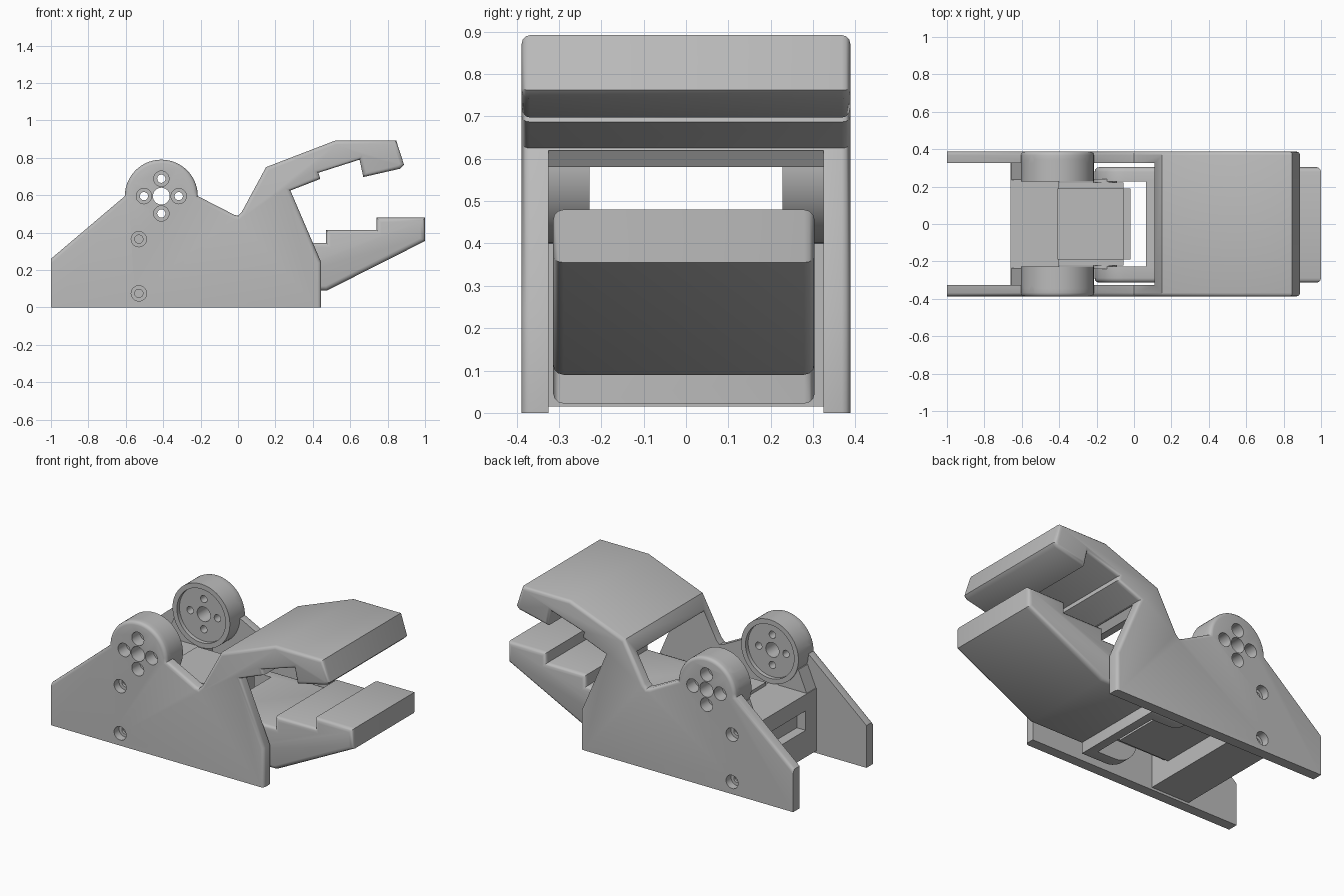
import bpy, bmesh, math
from mathutils import Matrix

if "Cube" in bpy.data.objects:
    bpy.data.objects.remove(bpy.data.objects["Cube"], do_unlink=True)

grey = bpy.data.materials.new("plain grey")
grey.use_nodes = True
COLOUR = (0.5, 0.5, 0.5, 1)
grey.diffuse_color = COLOUR
grey.node_tree.nodes["Principled BSDF"].inputs["Base Color"].default_value = COLOUR


def finish(name, bm):
    bmesh.ops.recalc_face_normals(bm, faces=bm.faces)
    mesh = bpy.data.meshes.new(name)
    bm.to_mesh(mesh)
    bm.free()
    mesh.materials.append(grey)
    ob = bpy.data.objects.new(name, mesh)
    bpy.context.collection.objects.link(ob)
    return ob


def extrude(name, profile, y0, y1, round_by=0, sharp=lambda a, b: False):
    """Extrude an x-z profile along y, rounding the rims of both end caps."""
    bm = bmesh.new()
    base = bm.faces.new([bm.verts.new((x, y0, z)) for x, z in profile])
    new = bmesh.ops.extrude_face_region(bm, geom=[base])["geom"]
    bmesh.ops.translate(bm, vec=(0, y1 - y0, 0),
                        verts=[v for v in new if isinstance(v, bmesh.types.BMVert)])
    bmesh.ops.recalc_face_normals(bm, faces=bm.faces)
    if round_by:
        rims = [e for e in bm.edges
                if abs(e.verts[0].co.y - e.verts[1].co.y) < 1e-5
                and not sharp(e.verts[0].co, e.verts[1].co)]
        bmesh.ops.bevel(bm, geom=rims, offset=round_by, segments=3, profile=0.5,
                        affect="EDGES", clamp_overlap=False)
    return finish(name, bm)


def box(name, x0, x1, y0, y1, z0, z1):
    return extrude(name, [(x0, z0), (x1, z0), (x1, z1), (x0, z1)], y0, y1)


def cylinder(name, x, z, radius, y0, y1, sides=40):
    bm = bmesh.new()
    place = Matrix.Translation((x, (y0 + y1) / 2, z)) @ Matrix.Rotation(math.pi / 2, 4, "X")
    bmesh.ops.create_cone(bm, cap_ends=True, segments=sides, radius1=radius,
                          radius2=radius, depth=y1 - y0, matrix=place)
    return finish(name, bm)


def boolean(target, other, operation="DIFFERENCE"):
    mod = target.modifiers.new("join", "BOOLEAN")
    mod.operation, mod.object, mod.solver = operation, other, "EXACT"
    bpy.context.view_layer.update()
    graph = bpy.context.evaluated_depsgraph_get()
    result = bpy.data.meshes.new_from_object(target.evaluated_get(graph))
    target.modifiers.clear()
    target.data = result
    bpy.data.objects.remove(other, do_unlink=True)


def arc(cx, cz, radius, start, end, steps):
    angles = [math.radians(start + (end - start) * i / steps) for i in range(steps + 1)]
    return [(cx + radius * math.cos(a), cz + radius * math.sin(a)) for a in angles]


HUB_X, HUB_Z, HUB_R = -0.41, 0.595, 0.195
WIDTH, INNER, HUB_IN = 0.388, 0.325, 0.228

# Side plates and upper jaw, from one silhouette hollowed between the plates
outline = [(-1, 0), (0.445, 0), (0.445, 0.24), (0.28, 0.625), (0.44, 0.687), (0.43, 0.72),
           (0.65, 0.79), (0.67, 0.697), (0.868, 0.742), (0.888, 0.762), (0.846, 0.892),
           (0.52, 0.892), (0.15, 0.75), (0.02, 0.51), (0, 0.49), (-0.02, 0.495)]
outline += arc(HUB_X, HUB_Z, HUB_R, 0, 180, 28) + [(-1, 0.26)]
frame = extrude("side_plates_and_upper_jaw", outline, -WIDTH, WIDTH, 0.02,
                lambda a, b: (a.z < 0.01 and b.z < 0.01) or (a.x < -0.99 and b.x < -0.99))
hollow = [(-1.2, -0.1), (0.6, -0.1), (0.6, 0.62), (0.276, 0.62), (0.25, 0.58), (0.11, 0.665),
          (0.11, 1.2), (-1.2, 1.2)]
boolean(frame, extrude("hollow", hollow, -INNER, INNER))

# Round hubs reaching inward, with recessed inner faces
for side in (-1, 1):
    lo, hi = sorted((side * HUB_IN, side * (INNER + 0.02)))
    boolean(frame, cylinder("hub", HUB_X, HUB_Z, HUB_R, lo, hi, 56), "UNION")
    lo, hi = sorted((side * (HUB_IN - 0.05), side * (HUB_IN + 0.025)))
    boolean(frame, cylinder("recess", HUB_X, HUB_Z, HUB_R - 0.03, lo, hi, 48))

# Hub centre hole, ring of screw holes and the plate screw holes, counterbored outside
boolean(frame, cylinder("centre_hole", HUB_X, HUB_Z, 0.045, -0.5, 0.5))
hub_screws = [(x, z, 0.31) for x, z in arc(HUB_X, HUB_Z, 0.093, 0, 270, 3)]
for side, plate_x in ((-1, -0.53), (1, -0.585)):
    for x, z, floor in hub_screws + [(plate_x, 0.365, 0.34), (plate_x, 0.075, 0.34)]:
        for radius, inner_end in ((0.022, 0.2), (0.041, floor)):
            lo, hi = sorted((side * inner_end, side * 0.5))
            boolean(frame, cylinder("hole", x, z, radius, lo, hi, 28))

# Lower jaw with stepped top, a low crossbar and two rounded pivot arms
jaw_line = [(0.12, 0.022), (0.12, 0.09), (0.475, 0.09), (1, 0.355), (1, 0.48), (0.74, 0.48),
            (0.74, 0.415), (0.47, 0.415), (0.47, 0.345), (0, 0.345)]
jaw_line += arc(-0.05, 0.184, 0.161, 90, 270, 20)
lower_jaw = extrude("lower_jaw", jaw_line, -0.314, 0.304, 0.025)
boolean(lower_jaw, box("jaw_gap", -0.6, 0.065, -0.228, 0.228, -0.2, 0.6))

# Motor housing between the plates, with a slot in its end
housing = box("motor_housing", -0.66, -0.40, -INNER, INNER, 0.015, 0.40)
boolean(housing, box("slot", -0.8, -0.60, -0.22, 0.22, 0.18, 0.30))
cheek = [(-0.66, 0.39), (-0.46, 0.39), (-0.46, 0.43), (-0.53, 0.45), (-0.58, 0.53),
         (-0.60, 0.53)]
for name, side in (("right_housing_cheek", -1), ("left_housing_cheek", 1)):
    lo, hi = sorted((side * 0.235, side * INNER))
    extrude(name, cheek, lo, hi)

# Motor body, the cradle around it, its end flange and the pivot pins
box("motor_body", -0.41, -0.055, -0.19, 0.19, 0.12, 0.42)
box("motor_cradle", -0.41, -0.055, -0.222, 0.222, 0.14, 0.32)
box("motor_flange", -0.06, -0.02, -0.19, 0.19, 0.14, 0.38)
for name, lo, hi in (("right_pivot", -0.24, -0.18), ("left_pivot", 0.18, 0.24)):
    cylinder(name, -0.155, 0.25, 0.065, lo, hi, 32)

# Smooth the rounded rims while keeping the corners crisp
bpy.ops.object.select_all(action="DESELECT")
for ob in (frame, lower_jaw, *[o for o in bpy.data.objects if o.name.endswith("_pivot")]):
    ob.select_set(True)
    bpy.context.view_layer.objects.active = ob
bpy.ops.object.shade_smooth_by_angle(angle=math.radians(35))
